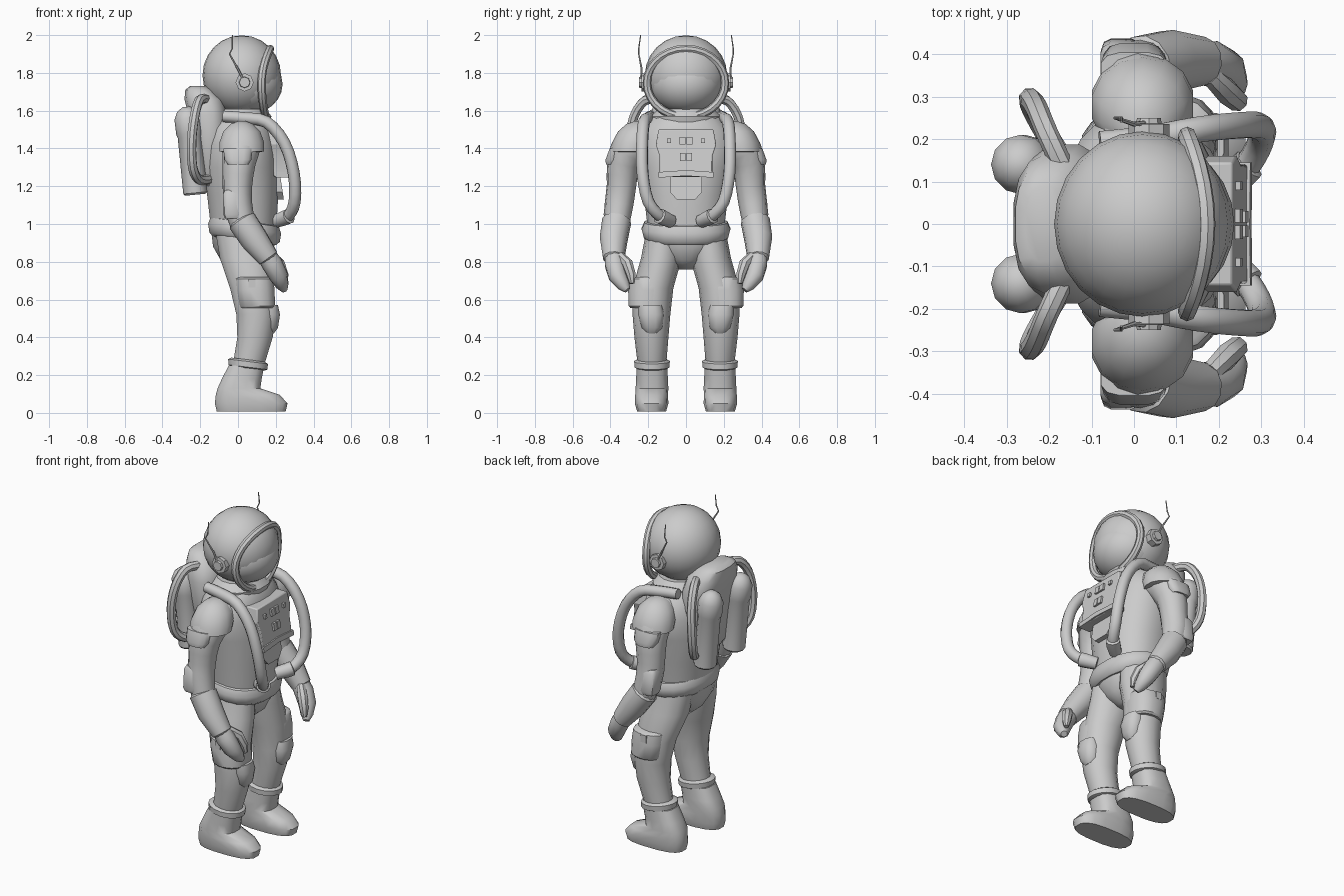
import bpy, bmesh
from math import sin, cos, pi, copysign
from mathutils import Vector


def finish(name, bm, mirror=False, angle=0.7, bevel=0):
    bmesh.ops.recalc_face_normals(bm, faces=bm.faces)
    me = bpy.data.meshes.new(name)
    bm.to_mesh(me)
    bm.free()
    ob = bpy.data.objects.new(name, me)
    bpy.context.collection.objects.link(ob)
    bpy.ops.object.select_all(action='DESELECT')
    ob.select_set(True)
    bpy.context.view_layer.objects.active = ob
    bpy.ops.object.shade_smooth_by_angle(angle=angle)
    if bevel:
        b = ob.modifiers.new("Bevel", 'BEVEL')
        b.width, b.segments = bevel, 2
    if mirror:
        m = ob.modifiers.new("Mirror", 'MIRROR')
        m.use_axis = (False, True, False)
    return ob


def skin(name, rings, mirror=False, closed=False, **kw):
    """Bridge rings of points into a surface."""
    bm = bmesh.new()
    vs = [[bm.verts.new(p) for p in r] for r in rings]
    n = len(vs[0])
    for i in range(len(vs) if closed else len(vs) - 1):
        a, b = vs[i], vs[(i + 1) % len(vs)]
        for j in range(n):
            k = (j + 1) % n
            bm.faces.new((a[j], a[k], b[k], b[j]))
    if not closed:
        bm.faces.new(vs[0])
        bm.faces.new(vs[-1])
    return finish(name, bm, mirror, **kw)


def loft(name, secs, n=16, e=2.0, tilt=0.0, **kw):
    """Stack of flat superellipse sections (cx, cy, cz, rx, ry)."""
    rings = []
    for cx, cy, cz, rx, ry in secs:
        ring = []
        for j in range(n):
            t = 2 * pi * (j + .5) / n
            c, s = cos(t), sin(t)
            dx = rx * copysign(abs(c) ** (2 / e), c)
            dy = ry * copysign(abs(s) ** (2 / e), s)
            ring.append((cx + dx * cos(tilt), cy + dy, cz - dx * sin(tilt)))
        rings.append(ring)
    return skin(name, rings, **kw)


def tube(name, pts, n=10, steps=1, closed=False, **kw):
    """Round tube through points (x, y, z, radius), optionally splined."""
    p = [Vector(q) for q in pts]
    if steps > 1:
        out = []
        for i in range(len(p) - 1):
            a, b, c, d = p[max(i - 1, 0)], p[i], p[i + 1], p[min(i + 2, len(p) - 1)]
            for s in range(steps):
                t = s / steps
                out.append(.5 * (2 * b + (c - a) * t + (2 * a - 5 * b + 4 * c - d) * t * t
                                 + (3 * b - a - 3 * c + d) * t ** 3))
        p = out + [p[-1]]
    m, rings, u = len(p), [], None
    for i in range(m):
        nxt = p[(i + 1) % m] if closed else p[min(i + 1, m - 1)]
        prv = p[i - 1] if closed else p[max(i - 1, 0)]
        t = (nxt - prv).xyz.normalized()
        if u is None:
            u = Vector((1, 0, 0)) if abs(t.x) < .7 else Vector((0, 0, 1))
        u = (u - t * u.dot(t)).normalized()
        w = t.cross(u)
        rings.append([p[i].xyz + p[i].w * (u * cos(2 * pi * j / n) + w * sin(2 * pi * j / n))
                      for j in range(n)])
    return skin(name, rings, closed=closed, **kw)


def ball(name, c, r, seg=24):
    bm = bmesh.new()
    bmesh.ops.create_uvsphere(bm, u_segments=seg, v_segments=seg // 2, radius=1)
    for v in bm.verts:
        v.co = Vector((c[i] + v.co[i] * r[i] for i in range(3)))
    return finish(name, bm)


def plate(name, outline, lift, depth=.08, **kw):
    """Plate from a (y, z) outline lying on the sloped chest."""
    def front(z):
        return .25 - .15 * (z - 1.38) + lift
    return skin(name, [[(front(z) - d, y, z) for y, z in outline] for d in (depth, 0)], angle=.5, **kw)


def rect(y, z, w, h):
    return [(y - w, z - h), (y + w, z - h), (y + w, z + h), (y - w, z + h)]


# Helmet, visor and curved visor rim
ball("helmet", (.02, 0, 1.787), (.208, .218, .212))
ball("visor", (.05, 0, 1.74), (.186, .193, .16))
tube("visor_rim", [(.125 + (.045 if sin(t) > 0 else .02) * sin(t) ** 2, .207 * cos(t), 1.747 + .18 * sin(t), .022)
                   for t in [2 * pi * i / 28 for i in range(28)]], n=8, closed=True)
loft("neck_collar", [(.02, 0, 1.53, .15, .19), (.02, 0, 1.57, .16, .19), (.02, 0, 1.61, .13, .15)])

# Ear pieces and antennae
tube("ear_piece", [(.035, .19, 1.75, .048), (.035, .235, 1.75, .048), (.035, .236, 1.75, .03),
                   (.035, .25, 1.75, .028)], n=8, mirror=True, angle=.4)
tube("antenna", [(.025, .238, 1.77, .006), (.0, .235, 1.82, .006), (-.045, .25, 1.9, .004),
                 (-.03, .25, 1.93, .004), (-.03, .24, 2.0, .003)], n=6, mirror=True)

# Torso, belt and hips
loft("torso", [(.03, 0, .98, .175, .205), (.025, 0, 1.15, .19, .225), (.015, 0, 1.3, .2, .25),
               (.015, 0, 1.42, .19, .27), (.015, 0, 1.5, .17, .24), (.02, 0, 1.57, .14, .18),
               (.02, 0, 1.6, .1, .12)], n=20, e=2.3)
loft("belt", [(.035, 0, .91, .17, .2), (.035, 0, .93, .19, .225), (.035, 0, .975, .197, .237),
              (.035, 0, 1.01, .185, .222), (.035, 0, 1.015, .16, .2)], n=20, e=2.3, tilt=.13)
loft("hips", [(.03, 0, .96, .175, .215), (.03, 0, .88, .165, .2), (.035, 0, .81, .13, .12),
              (.035, 0, .76, .07, .045)], n=16)

# Chest console with buttons and belly guard
plate("chest_console", [(-.14, 1.25), (.14, 1.25), (.14, 1.36), (.16, 1.42), (.145, 1.5),
                        (-.145, 1.5), (-.16, 1.42), (-.14, 1.36)], 0, bevel=.006)
plate("console_lip", [(-.145, 1.245), (0, 1.255), (.145, 1.245), (.145, 1.275), (0, 1.285), (-.145, 1.275)], .008)
plate("belly_guard", [(-.05, 1.13), (.05, 1.13), (.085, 1.17), (.085, 1.27), (-.085, 1.27), (-.085, 1.17)], -.045)
for nm, y, z, w, h in (("outer_button", .09, 1.44, .01, .012), ("upper_button", .019, 1.44, .016, .02),
                       ("lower_button", .017, 1.355, .014, .022)):
    plate(nm, rect(y, z, w, h), .012, .02, mirror=True)

# Legs with thigh and knee pads
loft("leg", [(.03, .115, .94, .15, .1), (.045, .13, .82, .145, .108), (.075, .175, .66, .12, .108),
             (.095, .183, .52, .106, .1), (.09, .183, .4, .096, .09), (.055, .18, .25, .085, .075)],
     n=14, mirror=True)
loft("thigh_pad", [(.1, .205, .555, .09, .09), (.1, .205, .565, .098, .1), (.09, .2, .65, .105, .108),
                   (.085, .195, .71, .105, .103), (.085, .19, .72, .095, .09)], mirror=True, e=2.4)
loft("knee_pad", [(.15, .18, .42, .04, .03), (.155, .18, .45, .058, .055), (.16, .185, .52, .064, .07),
                  (.155, .19, .57, .058, .065)], n=12, mirror=True, e=2.6)
loft("thigh_pocket", [(.075, .28, .665, .026, .035), (.075, .28, .71, .026, .035)], n=4, e=2, mirror=True)

# Boots and cuffs
loft("boot", [(.07, .182, .008, .185, .078), (.07, .182, .05, .195, .09), (.052, .182, .095, .172, .088),
              (.005, .18, .13, .115, .088), (.02, .18, .18, .107, .085), (.045, .18, .25, .096, .083)],
     n=16, e=2.7, mirror=True)
loft("boot_cuff", [(.053, .18, .235, .09, .08), (.053, .18, .242, .106, .094), (.053, .18, .272, .108, .096),
                   (.053, .18, .282, .09, .08)], tilt=.12, mirror=True)

# Arms, elbow pads, gauntlets, mittens and thumbs
tube("arm", [(.02, .19, 1.45, .1), (.02, .28, 1.42, .105), (.005, .33, 1.32, .088), (-.003, .342, 1.2, .078),
             (.0, .355, 1.1, .076), (.03, .37, .98, .065)], n=12, steps=2, mirror=True)
loft("elbow_pad", [(-.03, .385, 1.03, .04, .045), (-.03, .385, 1.05, .048, .052), (-.035, .375, 1.16, .045, .05),
                   (-.035, .37, 1.18, .035, .04)], n=12, e=4, mirror=True)
tube("gauntlet", [(.02, .365, 1.02, .06), (.022, .367, 1.015, .078), (.085, .383, .92, .075),
                  (.16, .383, .82, .058), (.165, .382, .81, .04)], n=12, mirror=True)
tube("mitten", [(.14, .38, .85, .05), (.18, .378, .79, .055), (.215, .362, .725, .05),
                (.235, .33, .675, .035), (.245, .31, .65, .018)], mirror=True)
tube("thumb", [(.18, .35, .83, .025), (.22, .31, .79, .03), (.243, .29, .73, .026), (.25, .285, .685, .014)],
     n=8, mirror=True)

# Layered shoulder guards
loft("shoulder_guard", [(.02, .3, 1.38, .1, .07), (.02, .29, 1.385, .122, .11), (.02, .275, 1.43, .122, .117),
                        (.02, .26, 1.49, .1, .1), (.02, .245, 1.53, .06, .07), (.02, .24, 1.545, .02, .03)],
     n=14, mirror=True)
loft("shoulder_flap", [(0, .385, 1.315, .055, .04), (0, .385, 1.34, .072, .042), (0, .36, 1.4, .08, .045)],
     n=12, e=3, mirror=True)

# Front hoses and their sockets
tube("front_hose", [(-.08, .19, 1.57, .03), (.03, .2, 1.56, .032), (.15, .222, 1.54, .032), (.245, .232, 1.43, .032),
                    (.295, .23, 1.27, .032), (.3, .2, 1.12, .032), (.265, .135, 1.04, .031),
                    (.205, .08, 1.015, .03)], steps=3, mirror=True)
tube("hose_socket", [(.275, .145, 1.045, .02), (.27, .14, 1.042, .041), (.25, .12, 1.033, .041),
                     (.2, .08, 1.015, .036)], mirror=True)

# Backpack, tanks and back hoses
loft("backpack", [(-.13, 0, 1.2, .065, .12), (-.135, 0, 1.23, .08, .145), (-.145, 0, 1.42, .09, .175),
                  (-.16, 0, 1.58, .105, .19), (-.18, 0, 1.66, .105, .165), (-.205, 0, 1.71, .075, .13),
                  (-.21, 0, 1.73, .045, .09)], n=16, e=2.7)
tube("air_tank", [(-.225, .14, 1.155, .055), (-.226, .14, 1.165, .064), (-.255, .14, 1.46, .064),
                  (-.257, .14, 1.48, .07), (-.267, .14, 1.56, .07), (-.272, .14, 1.6, .05),
                  (-.274, .14, 1.62, .02)], n=12, mirror=True)
tube("back_hose", [(-.17, .14, 1.66, .026), (-.205, .215, 1.655, .026), (-.23, .275, 1.57, .026),
                   (-.245, .295, 1.44, .026), (-.24, .275, 1.3, .026), (-.205, .21, 1.235, .026),
                   (-.14, .11, 1.24, .026)], n=8, steps=3, mirror=True)
